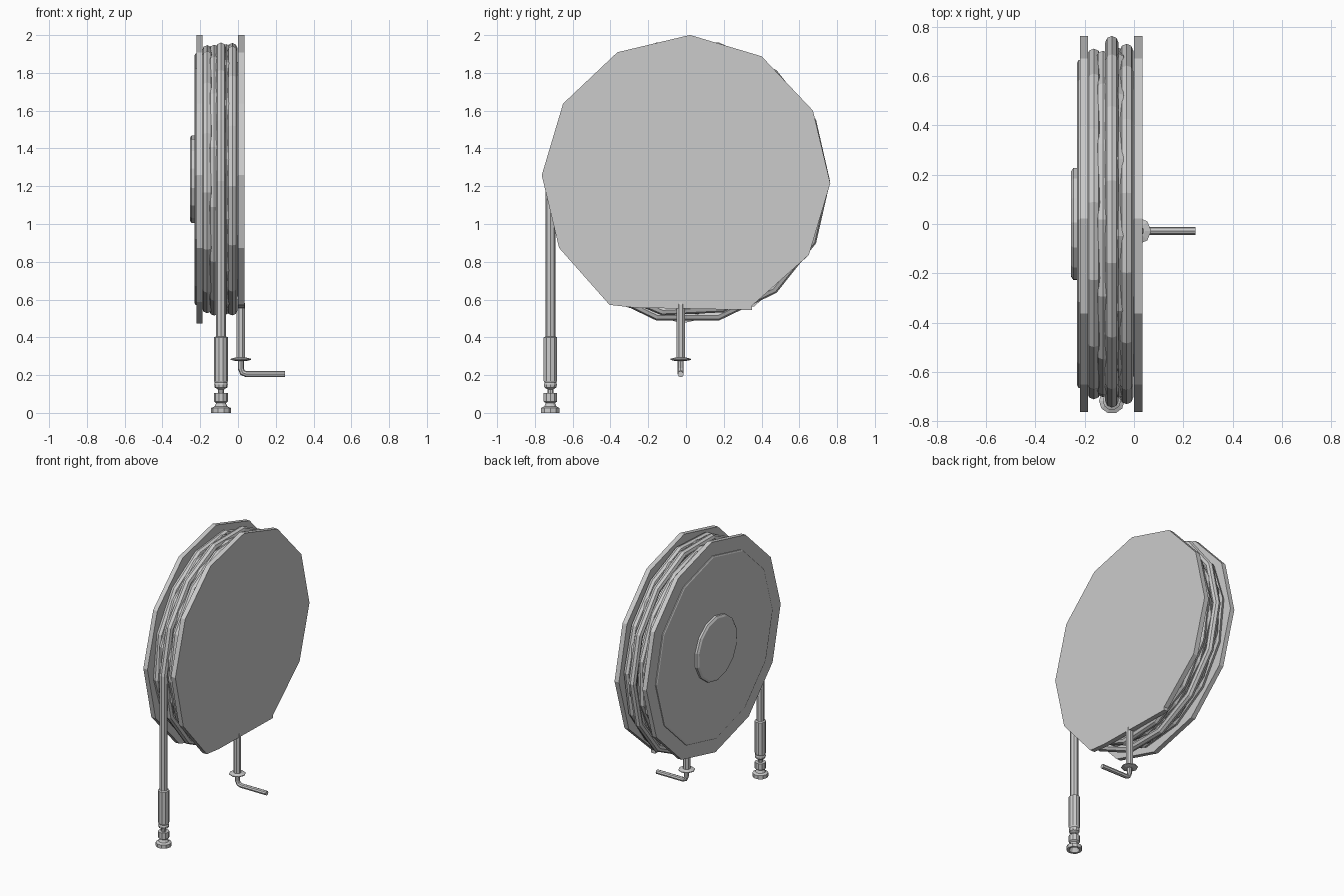
import bpy, bmesh, math
from mathutils import Vector, Matrix

if "Cube" in bpy.data.objects:
    bpy.data.objects.remove(bpy.data.objects["Cube"])

CZ = 1.237           # reel axis height
TILT = math.radians(88.4)


def finish(name, bm):
    bmesh.ops.recalc_face_normals(bm, faces=bm.faces)
    me = bpy.data.meshes.new(name)
    bm.to_mesh(me)
    bm.free()
    ob = bpy.data.objects.new(name, me)
    bpy.context.collection.objects.link(ob)
    return ob


def lathe(name, profile, sides, origin, axis='Z', phase=0.0):
    """Spin (radius, distance-along-axis) points; both ends are capped."""
    bm = bmesh.new()
    rings = []
    for r, h in profile:
        ring = []
        for i in range(sides):
            a = phase + 2 * math.pi * i / sides
            c, s = r * math.cos(a), r * math.sin(a)
            co = Vector((c, s, h)) if axis == 'Z' else Vector((h, c, s))
            ring.append(bm.verts.new(co + Vector(origin)))
        rings.append(ring)
    for a, b in zip(rings, rings[1:]):
        for i in range(sides):
            j = (i + 1) % sides
            bm.faces.new((a[i], a[j], b[j], b[i]))
    bm.faces.new(rings[0])
    bm.faces.new(rings[-1])
    return finish(name, bm)


def tube(name, points, radius, cyclic=False):
    """Flat-shaded low-poly tube along a polyline."""
    cu = bpy.data.curves.new(name, 'CURVE')
    cu.dimensions = '3D'
    cu.bevel_depth = radius
    cu.bevel_resolution = 2
    cu.use_fill_caps = True
    sp = cu.splines.new('POLY')
    sp.points.add(len(points) - 1)
    for p, co in zip(sp.points, points):
        p.co = (*co, 1)
    sp.use_cyclic_u = cyclic
    sp.use_smooth = False
    ob = bpy.data.objects.new(name, cu)
    bpy.context.collection.objects.link(ob)
    return ob


def arc(x, r, cy, cz, start, n, steps=14):
    return [(x, cy + r * math.cos(a), cz + r * math.sin(a))
            for a in (start + 2 * math.pi * i / steps for i in range(n))]


# Left plate with raised panel and hub cap
lathe("left_plate", [(0.764, -0.22), (0.764, -0.187)], 12, (0, 0, CZ), 'X', TILT)
lathe("left_panel", [(0.665, -0.218), (0.665, -0.226), (0.655, -0.231)], 12,
      (0, 0, CZ), 'X', TILT)
lathe("hub_cap", [(0.232, -0.23), (0.232, -0.246), (0.218, -0.255)], 14,
      (0, 0, CZ), 'X', TILT)

# Inner drum behind the hose
lathe("drum", [(0.62, -0.19), (0.62, 0.005)], 12, (0, 0, CZ), 'X', TILT)

# Right plate: twelve-sided with a cut-off bottom
outline = [(0.764 * math.cos(TILT + k * math.pi / 6),
            CZ + 0.764 * math.sin(TILT + k * math.pi / 6)) for k in range(12)]
outline = outline[:5] + [(-0.405, 0.572), (-0.27, 0.557), (0.35, 0.545),
                         (0.35, 0.568)] + outline[8:]
bm = bmesh.new()
face = bm.faces.new([bm.verts.new((0.0, y, z)) for y, z in outline])
ext = bmesh.ops.extrude_face_region(bm, geom=[face])
bmesh.ops.translate(bm, vec=(0.035, 0, 0),
                    verts=[v for v in ext["geom"] if isinstance(v, bmesh.types.BMVert)])
finish("right_plate", bm)

# Wound hose loops
for i, (x, r, cy, cz, ph) in enumerate([(-0.163, 0.688, 0.0, CZ, 0.1),
                                        (-0.126, 0.69, 0.0, CZ - 0.005, 0.2),
                                        (-0.03, 0.705, 0.0, CZ, 0.05),
                                        (-0.062, 0.69, 0.005, CZ, 0.3)]):
    tube("hose_loop_%d" % (i + 1), arc(x, r, cy, cz, ph, 14), 0.027, True)

# Outer loop that leaves the reel and hangs down
HX, HY = -0.09, -0.718
path = arc(HX, 0.727, 0.009, 1.225, math.pi, 15)
path += [(HX, HY, 1.05), (HX, HY, 0.38)]
tube("hanging_hose", path, 0.027)

# Nozzle, with a recessed mouth
lathe("nozzle", [(0.026, 0.405), (0.037, 0.40), (0.037, 0.17), (0.033, 0.16),
                 (0.036, 0.15), (0.034, 0.135), (0.017, 0.125), (0.017, 0.105),
                 (0.037, 0.105), (0.037, 0.06), (0.026, 0.052), (0.034, 0.034),
                 (0.052, 0.026), (0.052, 0.0), (0.036, 0.0), (0.02, 0.03)],
      10, (HX, HY, 0))

# Guide arm: stem, collar and bent rod
GX, GY = 0.015, -0.028
lathe("guide_stem", [(0.018, 0.60), (0.025, 0.57), (0.025, 0.29)], 8,
      (GX, GY, 0), phase=math.pi / 8)
lathe("guide_collar", [(0.03, 0.293), (0.055, 0.286), (0.055, 0.281), (0.03, 0.275)],
      8, (GX, GY, 0))
tube("guide_rod", [(GX, GY, 0.29), (GX, GY, 0.235), (GX + 0.009, GY, 0.213),
                   (GX + 0.03, GY, 0.205), (0.25, GY, 0.205)], 0.016)
